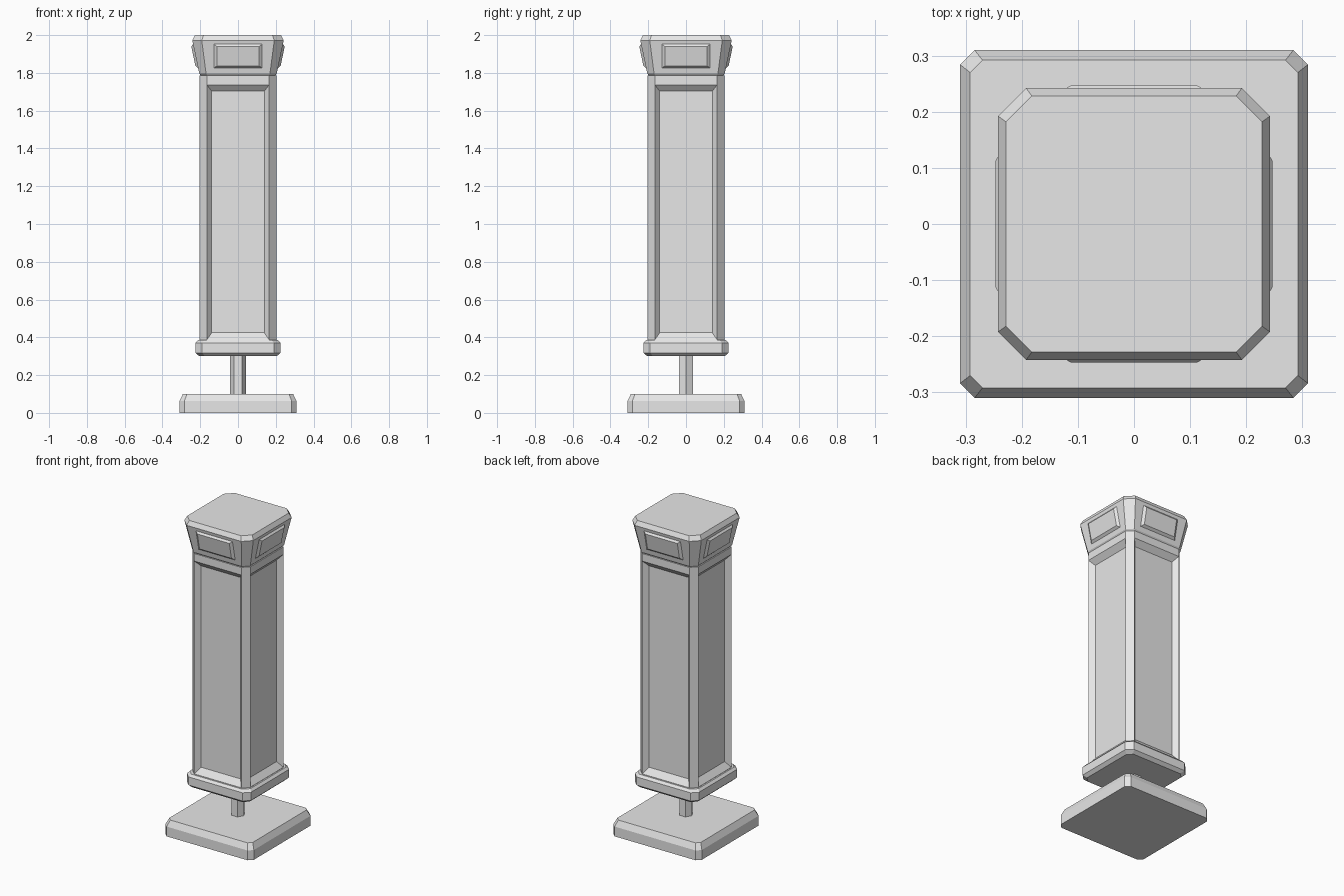
import bpy, bmesh, math
from mathutils import Matrix

cube = bpy.data.objects.get("Cube")
if cube:
    bpy.data.objects.remove(cube, do_unlink=True)

stone = bpy.data.materials.new("grey stone")
stone.use_nodes = True
GREY = (0.8, 0.8, 0.8, 1)
stone.diffuse_color = GREY
stone.node_tree.nodes["Principled BSDF"].inputs["Base Color"].default_value = GREY


def finish(bm, name):
    bmesh.ops.recalc_face_normals(bm, faces=bm.faces)
    mesh = bpy.data.meshes.new(name)
    bm.to_mesh(mesh)
    bm.free()
    mesh.materials.append(stone)
    obj = bpy.data.objects.new(name, mesh)
    bpy.context.collection.objects.link(obj)
    return obj


def loft(bm, rings):
    """Skin a list of point rings and close both ends."""
    loops = [[bm.verts.new(p) for p in ring] for ring in rings]
    n = len(loops[0])
    for a, b in zip(loops, loops[1:]):
        for i in range(n):
            j = (i + 1) % n
            bm.faces.new((a[i], a[j], b[j], b[i]))
    bm.faces.new(loops[0][::-1])
    bm.faces.new(loops[-1])


def cut_square(z, half, cut):
    """Square ring with cut corners; even edges lie on the four sides."""
    points = []
    for k in range(4):
        turn = Matrix.Rotation(k * math.pi / 2, 3, "Z")
        for x in (cut - half, half - cut):
            points.append(tuple(turn @ Matrix.Translation((x, -half, z)).translation))
    return points


def block(name, profile):
    bm = bmesh.new()
    loft(bm, [cut_square(*level) for level in profile])
    return finish(bm, name)


# Foot slab and hexagonal post
block("foot_slab", [(0, 0.31, 0.026), (0.062, 0.31, 0.026), (0.1, 0.292, 0.022)])
bm = bmesh.new()
bmesh.ops.create_cone(bm, cap_ends=True, segments=6, radius1=0.042, radius2=0.042,
                      depth=0.24, matrix=Matrix.Translation((0, 0, 0.2)) @ Matrix.Rotation(math.pi / 6, 4, "Z"))
post = finish(bm, "post")
# turn the post so that two flats face front and back
if max(v.co.x for v in post.data.vertices) < 0.04:
    post.data.transform(Matrix.Rotation(math.pi / 6, 4, "Z"))

# Plinth under the column
block("plinth", [(0.3, 0.205, 0.03), (0.318, 0.225, 0.035),
                 (0.37, 0.225, 0.035), (0.385, 0.212, 0.033)])

# Column with a sunken panel on each side
bm = bmesh.new()
HALF, CUT, DEPTH = 0.203, 0.038, 0.03
loft(bm, [cut_square(z, HALF, CUT) for z in (0.38, 0.387, 1.737, 1.785)])
bm.normal_update()
for face in [f for f in bm.faces if f.calc_center_median().z < 1.5
             and f.calc_center_median().z > 0.5
             and max(abs(f.normal.x), abs(f.normal.y)) > 0.9]:
    bmesh.ops.inset_individual(bm, faces=[face], thickness=0.026, use_even_offset=True)
    inward = face.normal.copy() * -DEPTH
    bmesh.ops.translate(bm, verts=face.verts, vec=inward)
    # the slopes at the ends are a little longer than those at the sides
    for v in face.verts:
        v.co.z += 0.012 if v.co.z < 1 else -0.008
finish(bm, "column")

# Flared cap
block("cap", [(1.778, 0.19, 0.032), (1.796, 0.205, 0.036),
              (1.972, 0.242, 0.05), (2.0, 0.228, 0.046)])

# Raised plate with sloped edges on each side of the cap
SLOPE = (0.242 - 0.205) / (1.972 - 1.796)


def plate_ring(wide, low, high, lift):
    ring = []
    for x, z in ((-wide, low), (wide, low), (wide, high), (-wide, high)):
        ring.append((x, -(0.205 + (z - 1.796) * SLOPE + lift), z))
    return ring


for k, side in enumerate(("front", "left", "back", "right")):
    bm = bmesh.new()
    loft(bm, [plate_ring(0.128, 1.825, 1.952, -0.01),
              plate_ring(0.128, 1.825, 1.952, 0),
              plate_ring(0.112, 1.837, 1.94, 0.012)])
    bm.transform(Matrix.Rotation(k * math.pi / 2, 4, "Z"))
    finish(bm, side + "_cap_plate")
